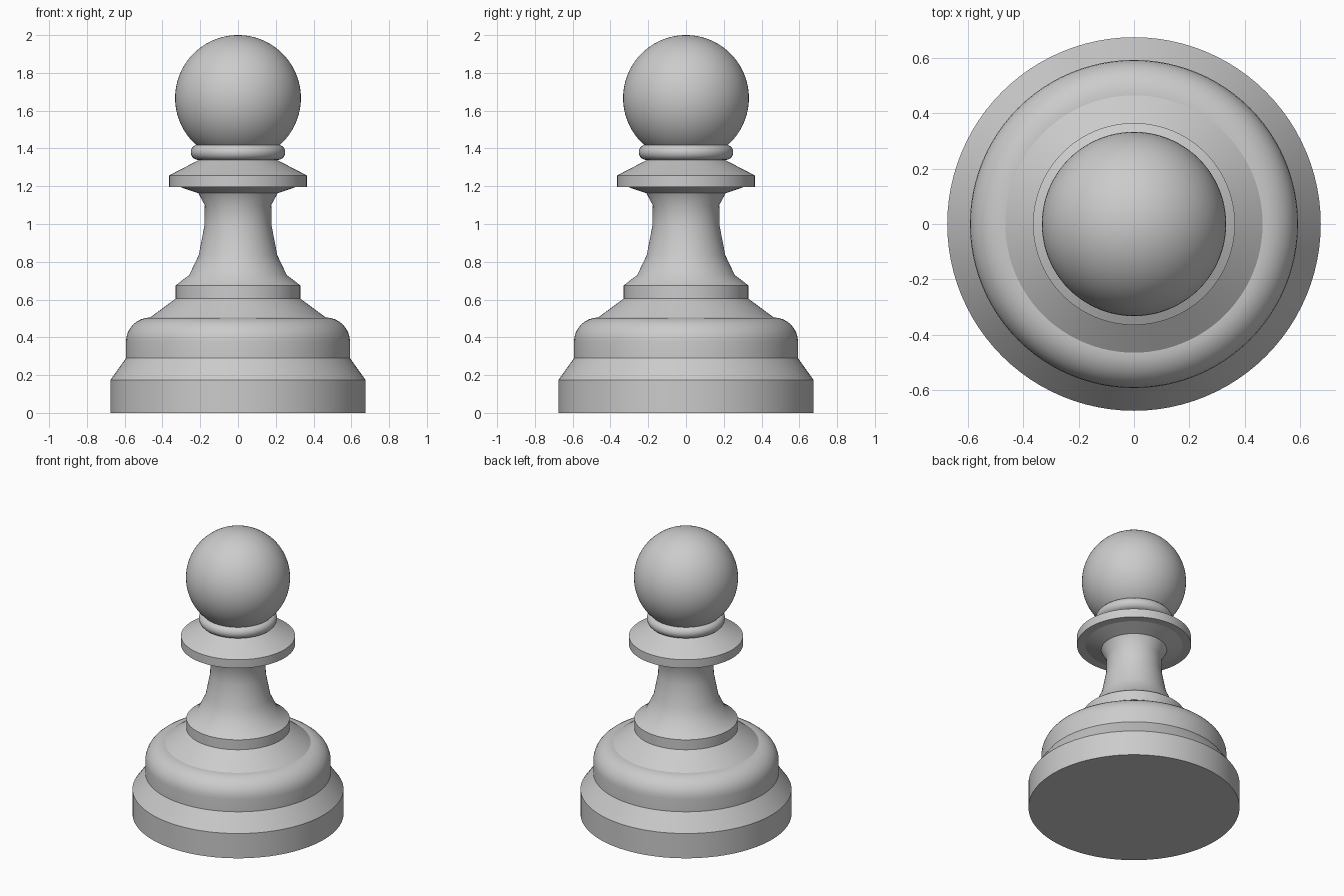
import bpy
import math

default_cube = bpy.data.objects.get("Cube")
if default_cube:
    bpy.data.objects.remove(default_cube, do_unlink=True)

SEGMENTS = 96

grey = bpy.data.materials.new("plain grey")
grey.use_nodes = True
colour = (0.6, 0.6, 0.6, 1)
grey.diffuse_color = colour
grey.node_tree.nodes["Principled BSDF"].inputs["Base Color"].default_value = colour


def finish(obj, name, angle):
    obj.name = name
    obj.data.name = name
    obj.data.materials.append(grey)
    bpy.ops.object.select_all(action="DESELECT")
    obj.select_set(True)
    bpy.context.view_layer.objects.active = obj
    bpy.ops.object.shade_smooth_by_angle(angle=math.radians(angle))


def lathe(name, profile, angle=30):
    """Turn a (radius, height) profile, listed bottom to top, with closed ends."""
    verts, faces = [], []
    for r, z in profile:
        for i in range(SEGMENTS):
            a = math.tau * i / SEGMENTS
            verts.append((r * math.cos(a), r * math.sin(a), z))
    for row in range(len(profile) - 1):
        for i in range(SEGMENTS):
            j = (i + 1) % SEGMENTS
            low, high = row * SEGMENTS, (row + 1) * SEGMENTS
            faces.append((low + i, low + j, high + j, high + i))
    last = (len(profile) - 1) * SEGMENTS
    faces.append(tuple(reversed(range(SEGMENTS))))
    faces.append(tuple(range(last, last + SEGMENTS)))
    mesh = bpy.data.meshes.new(name)
    mesh.from_pydata(verts, [], faces)
    obj = bpy.data.objects.new(name, mesh)
    bpy.context.collection.objects.link(obj)
    finish(obj, name, angle)


# Foot with a chamfered upper edge
lathe("foot", [(0.675, 0), (0.675, 0.175), (0.593, 0.29)])

# Rounded cushion above the foot
shoulder = [(0.465 + 0.128 * math.cos(t * math.pi / 16),
             0.377 + 0.128 * math.sin(t * math.pi / 16)) for t in range(9)]
lathe("cushion", [(0.593, 0.29)] + shoulder)

# Sloped step with an upright rim
lathe("step", [(0.465, 0.505), (0.33, 0.605), (0.33, 0.675)])

# Flared stem
lathe("stem", [(0.33, 0.675), (0.258, 0.73), (0.208, 0.835), (0.178, 0.99),
               (0.176, 1.1), (0.21, 1.163)], angle=40)

# Collar disc, coned below and above
lathe("collar", [(0.21, 1.163), (0.31, 1.197), (0.365, 1.197), (0.365, 1.257),
                 (0.205, 1.34)], angle=15)

# Round neck ring
bpy.ops.mesh.primitive_torus_add(location=(0, 0, 1.38), major_radius=0.209,
                                 minor_radius=0.041, major_segments=SEGMENTS,
                                 minor_segments=20)
finish(bpy.context.object, "neck_ring", 60)

# Ball head
bpy.ops.mesh.primitive_uv_sphere_add(segments=SEGMENTS, ring_count=48,
                                     radius=0.333, location=(0, 0, 1.667))
finish(bpy.context.object, "head", 60)
